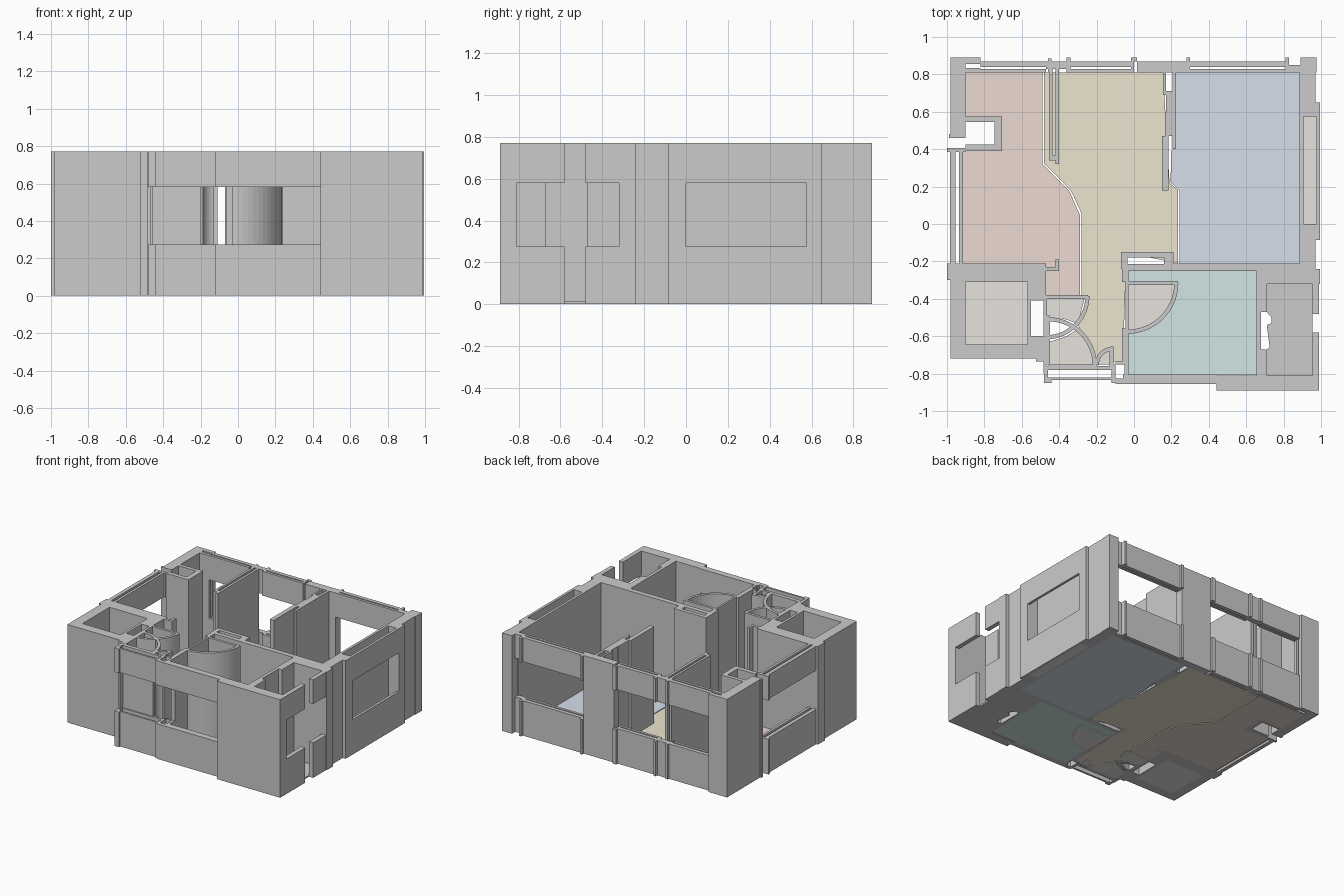
import bpy, bmesh, math

H, SILL, LINTEL, FLOOR = 0.77, 0.275, 0.58, 0.012


def prism(bm, pts, z0, z1):
    """Upright prism from a counter-clockwise outline."""
    lo = [bm.verts.new((x, y, z0)) for x, y in pts]
    hi = [bm.verts.new((x, y, z1)) for x, y in pts]
    n = len(pts)
    bm.faces.new(lo[::-1])
    bm.faces.new(hi)
    for i in range(n):
        j = (i + 1) % n
        bm.faces.new((lo[i], lo[j], hi[j], hi[i]))


def finish(name, bm, color=None):
    bmesh.ops.recalc_face_normals(bm, faces=bm.faces)
    me = bpy.data.meshes.new(name)
    bm.to_mesh(me)
    bm.free()
    ob = bpy.data.objects.new(name, me)
    bpy.context.collection.objects.link(ob)
    if color:
        mat = bpy.data.materials.new(name + "_colour")
        mat.diffuse_color = (*color, 1)
        me.materials.append(mat)


def rect(x0, x1, y0, y1):
    return [(x0, y0), (x1, y0), (x1, y1), (x0, y1)]


def walls(name, *boxes, spans=((0, H),)):
    bm = bmesh.new()
    for b in boxes:
        for z0, z1 in spans:
            prism(bm, rect(*b), z0, z1)
    finish(name, bm)


def windows(name, *boxes):
    walls(name, *boxes, spans=((0, SILL), (LINTEL, H)))


def floor(name, pts, color):
    bm = bmesh.new()
    prism(bm, pts, 0, FLOOR)
    finish(name, bm, color)


def arc(cx, cy, r, a0, a1, n=14):
    return [(cx + r * math.cos(math.radians(a0 + (a1 - a0) * i / n)),
             cy + r * math.sin(math.radians(a0 + (a1 - a0) * i / n))) for i in range(n + 1)]


def arc_wall(name, cx, cy, r, a0, a1, t=0.022):
    bm = bmesh.new()
    prism(bm, arc(cx, cy, r, a0, a1) + arc(cx, cy, r - t, a1, a0), 0, H)
    finish(name, bm)


# Back wall: solid piers and double-leaf windows
walls("back_piers", (-0.98, -0.90, 0.81, 0.89), (-0.90, -0.82, 0.855, 0.89), (-0.90, -0.82, 0.81, 0.835),
      (0.015, 0.28, 0.81, 0.87), (0.89, 0.975, 0.81, 0.89))
windows("back_windows", (-0.82, -0.47, 0.81, 0.83), (-0.82, -0.47, 0.84, 0.87),
        (-0.34, -0.015, 0.81, 0.83), (-0.34, -0.015, 0.84, 0.87),
        (0.28, 0.83, 0.81, 0.83), (0.28, 0.83, 0.84, 0.87),
        (-0.47, -0.34, 0.83, 0.87), (-0.46, -0.44, 0.81, 0.885), (-0.36, -0.34, 0.81, 0.89),
        (-0.015, 0.0, 0.81, 0.89), (0.0, 0.015, 0.87, 0.89), (0.28, 0.30, 0.81, 0.89),
        (0.81, 0.83, 0.81, 0.89), (0.83, 0.89, 0.81, 0.85))

# Left wall, duct and window
walls("left_wall", (-0.98, -0.90, 0.48, 0.81), (-0.99, -0.90, 0.46, 0.48))
walls("duct", (-0.90, -0.705, 0.545, 0.575), (-0.90, -0.705, 0.39, 0.425), (-0.745, -0.705, 0.425, 0.545),
      (-0.92, -0.90, 0.46, 0.57))
windows("left_window", (-0.985, -0.955, -0.21, 0.40), (-0.935, -0.915, -0.21, 0.40), (-1.0, -0.90, 0.385, 0.405))

# Front left shaft room
walls("left_shaft_walls", (-0.98, -0.90, -0.72, -0.21), (-1.0, -0.98, -0.30, -0.21), (-0.90, -0.48, -0.72, -0.645),
      (-0.90, -0.47, -0.31, -0.21), (-0.57, -0.55, -0.645, -0.31), (-0.55, -0.47, -0.41, -0.31),
      (-0.55, -0.485, -0.645, -0.60), (-0.485, -0.465, -0.80, -0.38), (-0.47, -0.40, -0.25, -0.23),
      (-0.42, -0.40, -0.25, -0.19))

# Front wall
walls("front_pier", (0.44, 0.99, -0.89, -0.81))
walls("front_left_pier", (-0.525, -0.48, -0.735, -0.645))
windows("front_windows", (-0.06, 0.44, -0.855, -0.805), (-0.46, -0.12, -0.835, -0.82), (-0.46, -0.12, -0.78, -0.76),
        (-0.48, -0.44, -0.85, -0.82), (-0.48, -0.46, -0.82, -0.76), (-0.12, -0.10, -0.85, -0.75),
        (-0.10, -0.05, -0.855, -0.825), (-0.10, -0.05, -0.75, -0.735), (-0.05, -0.03, -0.82, -0.735))

# Right wall: outer leaf with window, solid inner leaf
walls("right_wall", (0.885, 0.905, -0.24, 0.82), (0.905, 0.97, 0.575, 0.82), (0.97, 0.995, 0.575, 0.65),
      (0.905, 0.97, -0.24, 0.0), (0.97, 0.995, -0.085, 0.0))
windows("right_window", (0.975, 0.995, 0.0, 0.575))

# Balcony at the front right
walls("balcony_walls", (0.66, 0.95, -0.32, -0.21), (0.95, 0.995, -0.32, -0.24), (0.655, 0.68, -0.81, -0.21),
      (0.68, 0.71, -0.47, -0.32), (0.68, 0.71, -0.81, -0.67))
windows("balcony_parapets", (0.955, 0.99, -0.81, -0.58), (0.955, 0.99, -0.48, -0.32))

# Interior partitions
walls("left_partition", (-0.455, -0.437, 0.36, 0.83), (-0.42, -0.40, 0.36, 0.83), (-0.455, -0.40, 0.34, 0.37),
      (-0.42, -0.40, 0.32, 0.34))
walls("middle_partition", (0.155, 0.17, 0.69, 0.81), (0.205, 0.225, 0.40, 0.81), (0.17, 0.205, 0.60, 0.71),
      (0.165, 0.205, 0.47, 0.60), (0.15, 0.185, 0.30, 0.47), (0.15, 0.185, 0.18, 0.30))
walls("bath_back_wall", (-0.06, 0.885, -0.25, -0.235), (0.21, 0.885, -0.235, -0.21),
      (-0.07, 0.21, -0.18, -0.15), (-0.07, -0.035, -0.24, -0.18), (0.16, 0.21, -0.24, -0.18),
      (-0.07, 0.21, -0.24, -0.215))
walls("bath_left_wall", (-0.065, -0.045, -0.31, -0.24), (-0.045, -0.03, -0.56, -0.25), (-0.065, -0.03, -0.74, -0.56))

# Door leaves and swing arcs
walls("door_leaves", (-0.035, 0.235, -0.325, -0.305), (-0.47, -0.245, -0.40, -0.38), (-0.46, -0.20, -0.77, -0.75),
      (-0.47, -0.45, -0.75, -0.49), (-0.13, -0.11, -0.76, -0.66))
arc_wall("bath_door_swing", -0.035, -0.315, 0.272, -90, 0)
arc_wall("hall_door_swing", -0.47, -0.385, 0.232, -90, 0)
arc_wall("entry_door_swing", -0.46, -0.76, 0.262, 0, 90)
arc_wall("small_door_swing", -0.11, -0.755, 0.10, 90, 180)

# Room floors
BEIGE = (0.80, 0.77, 0.73)
floor("left_room_floor", [(-0.92, -0.21), (-0.47, -0.21), (-0.47, -0.38), (-0.29, -0.38), (-0.29, 0.05),
                          (-0.345, 0.175), (-0.488, 0.32), (-0.488, 0.81), (-0.905, 0.81), (-0.905, 0.575),
                          (-0.705, 0.575), (-0.705, 0.39), (-0.92, 0.39)], (0.84, 0.70, 0.64))
floor("middle_room_floor", [(-0.28, -0.40), (-0.245, -0.40), (-0.30, -0.54), (-0.20, -0.72), (-0.115, -0.655),
                            (-0.11, -0.735), (-0.06, -0.735), (-0.045, -0.31), (-0.065, -0.15), (0.235, -0.21),
                            (0.235, 0.18), (0.19, 0.22), (0.155, 0.81), (-0.482, 0.81), (-0.482, 0.325),
                            (-0.338, 0.18), (-0.28, 0.055)], (0.84, 0.78, 0.63))
floor("right_room_floor", [(0.242, -0.21), (0.885, -0.21), (0.885, 0.81), (0.225, 0.81), (0.225, 0.41),
                           (0.20, 0.39), (0.195, 0.225), (0.242, 0.18)], (0.67, 0.74, 0.83))
floor("bath_floor", rect(-0.03, 0.66, -0.805, -0.25), (0.64, 0.79, 0.78))
floor("balcony_floor", [(0.71, -0.81), (0.955, -0.81), (0.955, -0.32), (0.71, -0.32), (0.71, -0.47), (0.735, -0.50),
                        (0.735, -0.53), (0.71, -0.54), (0.725, -0.66), (0.71, -0.67)], (0.69, 0.69, 0.70))
floor("left_shaft_floor", rect(-0.90, -0.57, -0.645, -0.31), BEIGE)
floor("right_cavity_floor", rect(0.905, 0.975, 0.0, 0.575), BEIGE)
floor("hall_swing_floor", [(-0.465, -0.50), (-0.36, -0.51), (-0.30, -0.535), (-0.265, -0.40), (-0.465, -0.40)], BEIGE)
floor("entry_swing_floor", [(-0.45, -0.75), (-0.21, -0.75), (-0.24, -0.64), (-0.30, -0.56), (-0.36, -0.60),
                            (-0.45, -0.63)], BEIGE)
floor("small_swing_floor", [(-0.20, -0.75), (-0.12, -0.75), (-0.12, -0.66), (-0.18, -0.69)], BEIGE)
bm = bmesh.new()
prism(bm, [(-0.035, -0.315)] + arc(-0.035, -0.315, 0.26, -90, 0), 0, FLOOR + 0.002)
finish("bath_swing_floor", bm, BEIGE)
